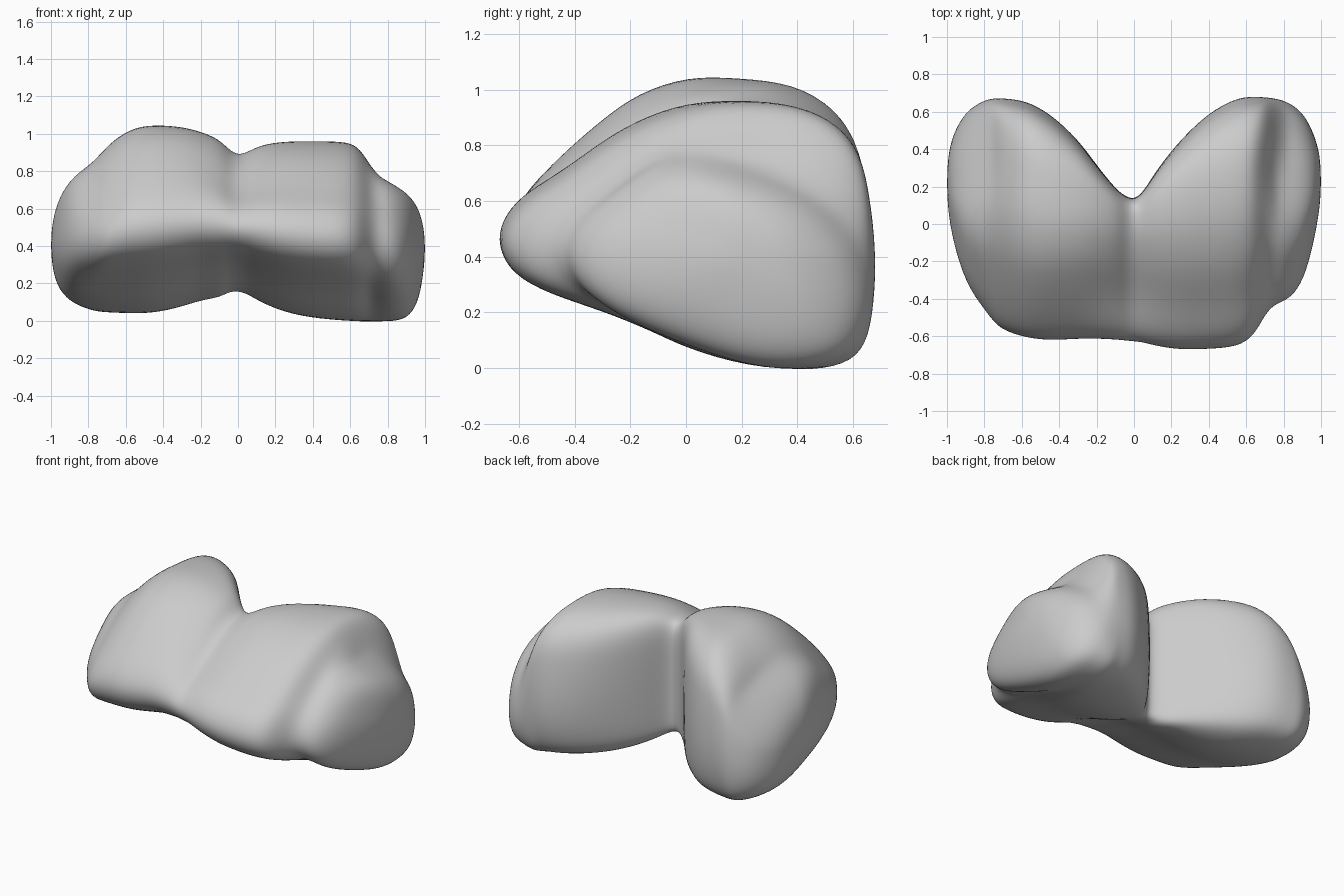
import bpy
import bmesh
from math import exp

if "Cube" in bpy.data.objects:
    bpy.data.objects.remove(bpy.data.objects["Cube"], do_unlink=True)

# Cross-section outlines in the unit square (depth, height), starting at the nose
lobe_outline = [(0, .44), (.035, .345), (.13, .275), (.28, .21), (.42, .13), (.5, .075),
                (.65, .01), (.8, 0), (.92, .035), (.975, .13), (1, .32), (.995, .52),
                (.975, .7), (.955, .81), (.905, .91), (.8, .985), (.65, 1), (.5, .98),
                (.35, .895), (.25, .8), (.16, .71), (.06, .625), (.01, .53)]
bulge_outline = [(0, .54), (.02, .43), (.08, .33), (.18, .24), (.3, .165), (.42, .1),
                 (.58, .025), (.74, 0), (.9, .035), (.975, .14), (1, .3), (.99, .45),
                 (.965, .58), (.925, .67), (.85, .79), (.72, .9), (.55, .97), (.4, 1),
                 (.28, .96), (.2, .89), (.13, .81), (.06, .72), (.02, .64)]

# Stations across the body: x, front y, back y, bottom z, top z
stations = [
    (-.995, .08, .36, .3, .5), (-.97, -.09, .48, .18, .615), (-.9, -.325, .61, .095, .735),
    (-.8, -.465, .665, .055, .82), (-.75, -.53, .675, .045, .88), (-.7, -.575, .675, .04, .94),
    (-.58, -.615, .665, .035, 1.025), (-.45, -.63, .595, .035, 1.045), (-.3, -.62, .455, .07, 1.035),
    (-.2, -.62, .315, .105, 1.015), (-.1, -.625, .19, .12, .975), (-.05, -.63, .15, .15, .92),
    (0, -.635, .13, .155, .89), (.05, -.64, .17, .14, .905), (.12, -.66, .29, .095, .945),
    (.25, -.68, .455, .04, .965), (.4, -.675, .6, .01, .965), (.55, -.665, .68, -.003, .965),
    (.64, -.61, .685, -.008, .95), (.7, -.49, .68, -.01, .9), (.75, -.44, .675, -.01, .82),
    (.8, -.42, .665, -.01, .76), (.86, -.38, .635, -.005, .72), (.92, -.27, .575, .02, .675),
    (.97, -.06, .465, .11, .6), (.995, .1, .36, .28, .49)]

full_depth = 1.3

# Grooves between lobe tops and outer bulges: x, y, depth
grooves = [(-.75, .42, .07), (.73, .28, .08)]


def ramp(value, start, end):
    t = min(max((value - start) / (end - start), 0), 1)
    return t * t * (3 - 2 * t)


def section(bm, x, front, back, bottom, top):
    # Change from lobe to lower outer bulge, quicker on the left
    w = ramp(x, .66, .82) if x > 0 else ramp(-x, .7, .9)
    # Shallow sections keep the full front slope and flatten against the back wall
    steep = max(full_depth / (back - front), 1) ** 1.2
    steep += (1 - steep) * w
    # The right lobe has a fuller brow
    brow = .055 * ramp(-x, .05, .35)
    ring = []
    for a, b in zip(lobe_outline, bulge_outline):
        u = a[0] + (b[0] - a[0]) * w
        v = a[1] + (b[1] - a[1]) * w
        if v > .64 and u < .6:
            v += brow * (1 - ((u - .3) / .3) ** 2)
        u = 1 - max(1 - u, 0) ** steep
        y = front + u * (back - front)
        z = bottom + v * (top - bottom)
        if v > .5:
            for gx, gy, depth in grooves:
                fall = ((x - gx) / .055) ** 2 + ((y - gy) / .2) ** 2
                z -= depth * exp(-fall) * min((v - .5) * 4, 1)
        ring.append(bm.verts.new((x, y, z)))
    return ring


def close_end(bm, ring, x):
    """Fan the end ring to one point on its axis."""
    centre = sum((v.co for v in ring), ring[0].co * 0) / len(ring)
    pole = bm.verts.new((x, centre.y, centre.z))
    for p, q in zip(ring, ring[1:] + ring[:1]):
        bm.faces.new((p, q, pole))


# Skin the stations into one closed two-lobed body
bm = bmesh.new()
rings = [section(bm, *s) for s in stations]
for r, s in zip(rings, rings[1:]):
    for i in range(len(r)):
        j = (i + 1) % len(r)
        bm.faces.new((r[i], r[j], s[j], s[i]))
close_end(bm, rings[0], -1)
close_end(bm, rings[-1], 1)
bmesh.ops.recalc_face_normals(bm, faces=bm.faces)
for face in bm.faces:
    face.smooth = True

mesh = bpy.data.meshes.new("two_lobed_body")
bm.to_mesh(mesh)
bm.free()
body = bpy.data.objects.new("two_lobed_body", mesh)
bpy.context.collection.objects.link(body)
subdivision = body.modifiers.new("soft_surface", "SUBSURF")
subdivision.levels = subdivision.render_levels = 2

# Plain grey all over
grey = bpy.data.materials.new("light_grey")
grey.use_nodes = True
colour = (.6, .6, .6, 1)
grey.diffuse_color = colour
grey.node_tree.nodes["Principled BSDF"].inputs["Base Color"].default_value = colour
mesh.materials.append(grey)
